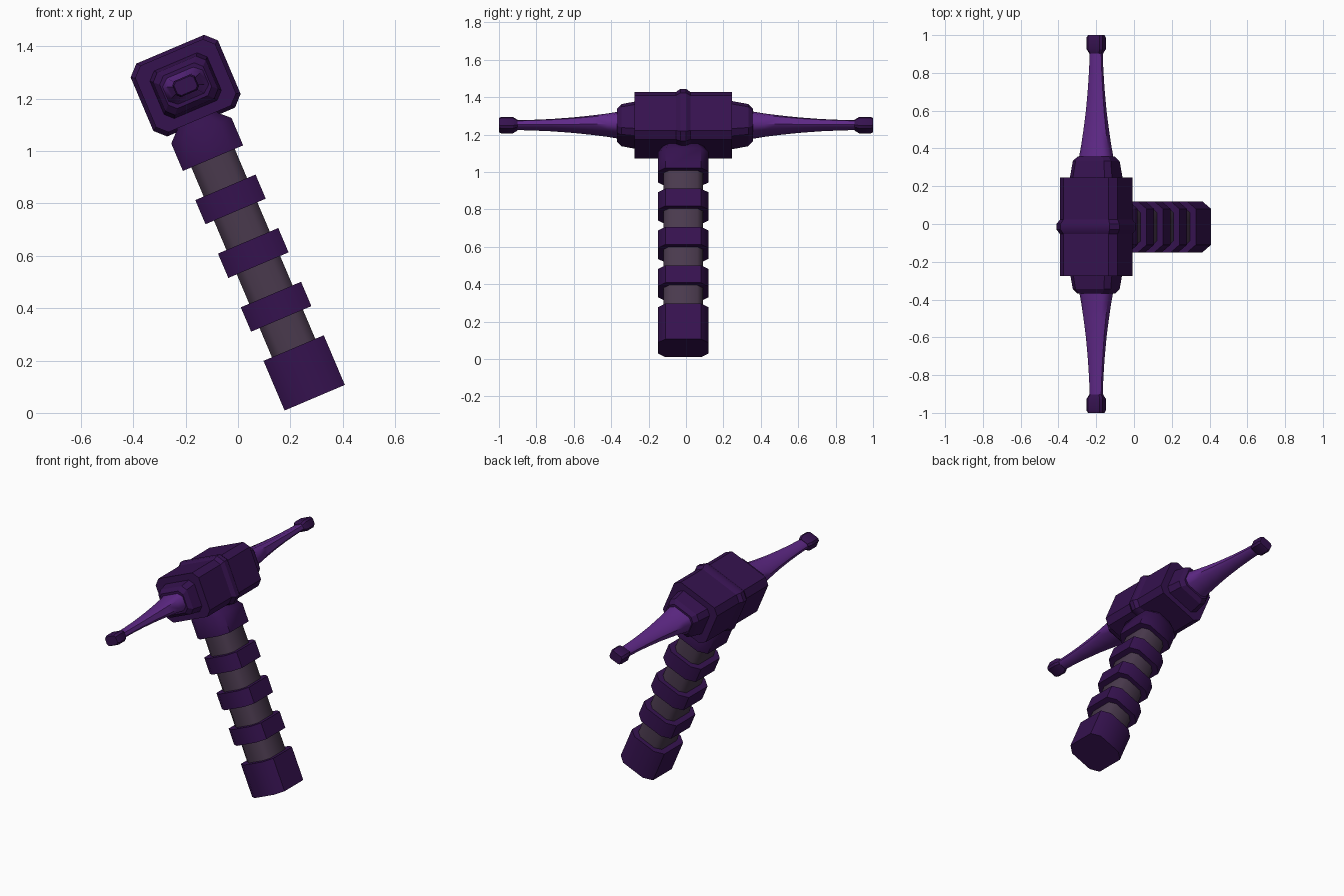
import bpy, bmesh, math
from mathutils import Matrix, Vector

if "Cube" in bpy.data.objects:
    bpy.data.objects.remove(bpy.data.objects["Cube"])

TILT = Matrix.Rotation(math.radians(-23), 4, 'Y')
HANDLE = Matrix.Translation((0.293, -0.015, 0.058)) @ TILT   # bottom of the grip
HEAD = Matrix.Translation((-0.20, 0, 1.25)) @ TILT           # middle of the head


def material(name, rgb):
    m = bpy.data.materials.new(name)
    m.diffuse_color = (*rgb, 1)
    m.use_nodes = True
    m.node_tree.nodes["Principled BSDF"].inputs["Base Color"].default_value = m.diffuse_color
    return m


DARK = material("dark_purple", (0.036, 0.006, 0.078))
LIGHT = material("bright_purple", (0.115, 0.022, 0.245))
GREY = material("warm_grey", (0.068, 0.042, 0.075))


def octagon(a, b, ca, cb):
    q = [(a, -b + cb), (a, b - cb), (a - ca, b), (-a + ca, b)]
    return q + [(-x, -y) for x, y in q]


def loft(name, sections, frame, axis, mat, smooth=50):
    """Skin chamfered rectangles (position, half a, half b, chamfer a, chamfer b)."""
    bm = bmesh.new()
    rings = []
    for t, a, b, ca, cb in sections:
        ring = []
        for p, q in octagon(a, b, ca, cb):
            co = Vector((p, q, t)) if axis == 'Z' else Vector((p, t, q))
            ring.append(bm.verts.new(frame @ co))
        rings.append(ring)
    for r, s in zip(rings, rings[1:]):
        for i in range(8):
            j = (i + 1) % 8
            bm.faces.new((r[i], r[j], s[j], s[i]))
    bm.faces.new(rings[0])
    bm.faces.new(rings[-1])
    bmesh.ops.recalc_face_normals(bm, faces=bm.faces)
    me = bpy.data.meshes.new(name)
    bm.to_mesh(me)
    bm.free()
    me.materials.append(mat)
    ob = bpy.data.objects.new(name, me)
    bpy.context.collection.objects.link(ob)
    bpy.ops.object.select_all(action='DESELECT')
    ob.select_set(True)
    bpy.context.view_layer.objects.active = ob
    bpy.ops.object.shade_smooth_by_angle(angle=math.radians(smooth))


# Grip shaft, pommel, three bands and the collar under the head
loft("grip_shaft", [(t, 0.09, 0.105, 0.035, 0.03) for t in (0.01, 1.12)], HANDLE, 'Z', GREY)
BAND = (0.125, 0.135, 0.05, 0.04)
for name, lo, hi in (("pommel", 0, 0.206), ("lower_band", 0.327, 0.428),
                     ("middle_band", 0.550, 0.651), ("upper_band", 0.773, 0.873)):
    loft(name, [(lo, *BAND), (hi, *BAND)], HANDLE, 'Z', DARK)
loft("collar", [(0.994, *BAND), (1.108, *BAND), (1.146, 0.085, 0.115, 0.04, 0.035),
                (1.17, 0.075, 0.105, 0.035, 0.03)], HANDLE, 'Z', DARK)

# Head block with a thin raised rib around its middle
BLOCK = (0.166, 0.138, 0.036, 0.036)
RIB = (0.181, 0.151, 0.04, 0.04)
loft("head_block", [(-0.275, *BLOCK), (0.245, *BLOCK)], HEAD, 'Y', DARK, 30)
loft("head_rib", [(-0.053, *BLOCK), (-0.03, *RIB), (0.0, *RIB), (0.023, *BLOCK)],
     HEAD, 'Y', DARK, 30)

# Each end: plinth, tapering spike and small end cap
SPIKE = [(0.34, 0.088, 0.058, 1), (0.42, 0.075, 0.047, 1), (0.50, 0.064, 0.039, 1),
         (0.60, 0.052, 0.031, 1), (0.72, 0.042, 0.024, 1), (0.82, 0.036, 0.021, 1),
         (0.93, 0.032, 0.019, 1)]
for side, s, off in (("front", -1, 0.012), ("back", 1, 0.0)):
    loft(side + "_plinth", [(s * (0.24 + off), 0.122, 0.102, 0.03, 0.03),
                            (s * (0.333 + off), 0.109, 0.088, 0.028, 0.028),
                            (s * (0.357 + off), 0.090, 0.068, 0.026, 0.026)], HEAD, 'Y', DARK, 30)
    loft(side + "_spike", [(s * t, a, b, a * 0.35, b * 0.45) for t, a, b, _ in SPIKE],
         HEAD, 'Y', LIGHT)
    loft(side + "_end_cap", [(s * 0.902, 0.034, 0.022, 0.01, 0.01),
                             (s * 0.925, 0.046, 0.033, 0.012, 0.012),
                             (s * 0.988, 0.046, 0.033, 0.012, 0.012),
                             (s * 1.0, 0.041, 0.028, 0.011, 0.011)], HEAD, 'Y', DARK, 30)
